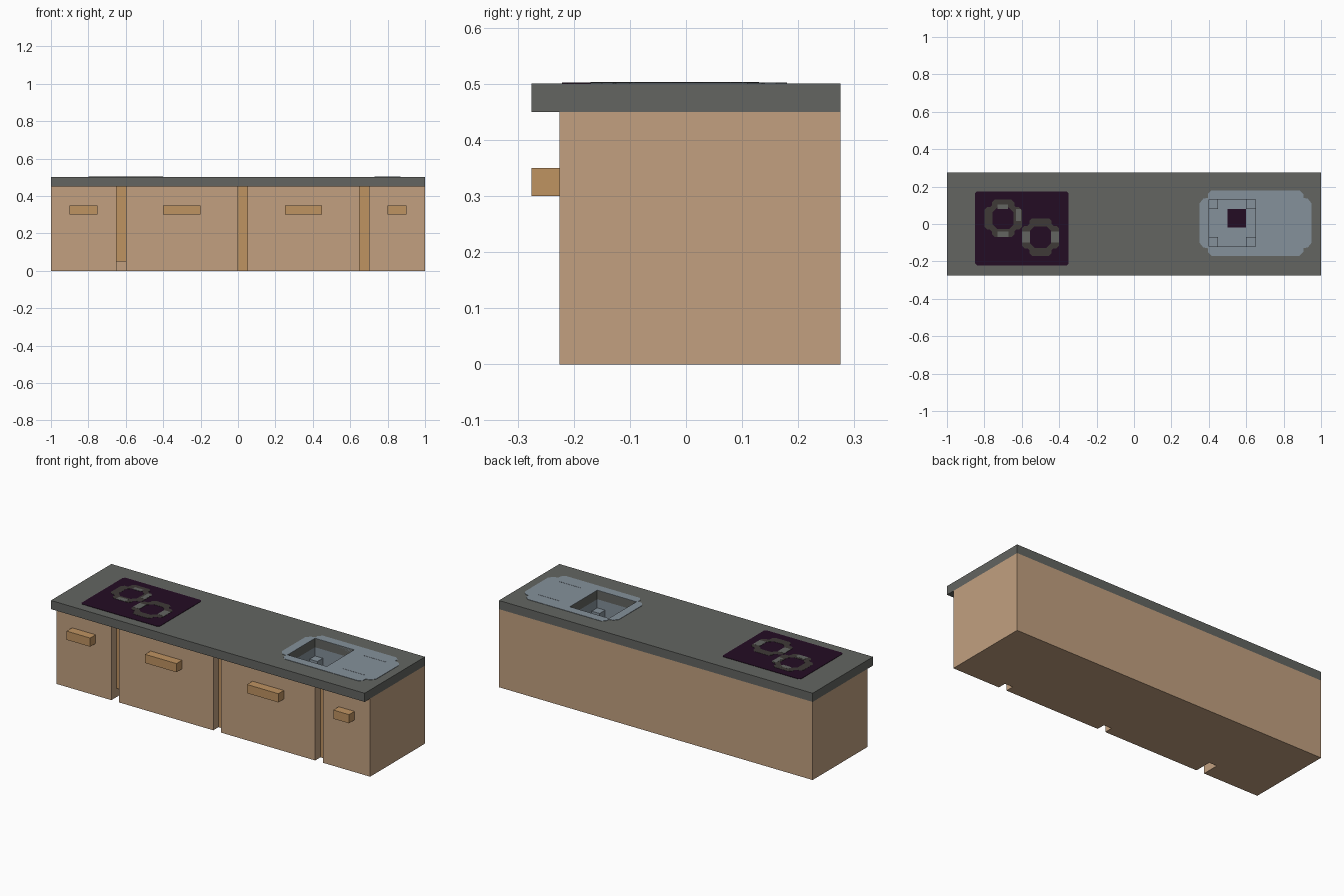
import bpy, bmesh

old = bpy.data.objects.get("Cube")
if old:
    bpy.data.objects.remove(old, do_unlink=True)


def material(name, rgb):
    lin = [((c / 255 + 0.055) / 1.055) ** 2.4 if c > 10 else c / 255 / 12.92 for c in rgb]
    m = bpy.data.materials.new(name)
    m.use_nodes = True
    m.diffuse_color = (*lin, 1)
    m.node_tree.nodes["Principled BSDF"].inputs["Base Color"].default_value = (*lin, 1)
    return m


CABINET = material("pale wood", (194, 160, 128))
TRIM = material("golden wood", (191, 147, 97))
COUNTER = material("grey stone", (99, 101, 97))
GLASS = material("dark plum", (36, 12, 36))
RING = material("burner grey", (62, 58, 55))
STEEL = material("blue steel", (133, 145, 155))


def finish(name, bm, mat, recalc=True):
    if recalc:
        bmesh.ops.recalc_face_normals(bm, faces=bm.faces)
    me = bpy.data.meshes.new(name)
    bm.to_mesh(me)
    bm.free()
    me.materials.append(mat)
    ob = bpy.data.objects.new(name, me)
    bpy.context.collection.objects.link(ob)
    return ob


def prism(name, loops, z0, z1, mat, open_top=False):
    """Extrude an outline (the first loop) with optional holes (further loops)."""
    bm = bmesh.new()
    edges = []
    for loop in loops:
        vs = [bm.verts.new((x, y, z0)) for x, y in loop]
        edges += [bm.edges.new((vs[i - 1], vs[i])) for i in range(len(vs))]
    if len(loops) == 1:
        bm.faces.new(vs)
    else:
        bmesh.ops.triangle_fill(bm, edges=edges, use_beauty=True, use_dissolve=False)
    base = bm.faces[:]
    res = bmesh.ops.extrude_face_region(bm, geom=base, use_keep_orig=True)
    top = [g for g in res["geom"] if isinstance(g, bmesh.types.BMFace)]
    bmesh.ops.translate(bm, verts=[g for g in res["geom"] if isinstance(g, bmesh.types.BMVert)],
                        vec=(0, 0, z1 - z0))
    bmesh.ops.recalc_face_normals(bm, faces=bm.faces)
    if open_top:
        bmesh.ops.delete(bm, geom=top, context='FACES_ONLY')
    return finish(name, bm, mat, recalc=False)


def rect(x0, x1, y0, y1):
    return [(x0, y0), (x1, y0), (x1, y1), (x0, y1)]


def box(name, x0, x1, y0, y1, z0, z1, mat):
    return prism(name, [rect(x0, x1, y0, y1)], z0, z1, mat)


def stepped(cx, cy, hx, hy, corner):
    """Closed outline symmetric in both axes; corner holds insets from the +x+y corner."""
    q = [(hx - a, hy - b) for a, b in corner]
    pts = q + [(-x, y) for x, y in reversed(q)]
    pts += [(-x, -y) for x, y in q] + [(x, -y) for x, y in reversed(q)]
    return [(cx + x, cy + y) for x, y in pts]


# Cabinet carcass with vertical grooves between the doors (the first is deeper)
FRONT, BACK = -0.225, 0.275
grooves = [(-0.65, 0.10), (0.0, 0.05), (0.65, 0.05)]
outline = [(-1, FRONT)]
for x, d in grooves:
    outline += [(x, FRONT), (x, FRONT + d), (x + 0.05, FRONT + d), (x + 0.05, FRONT)]
outline += [(1, FRONT), (1, BACK), (-1, BACK)]
prism("cabinet", [outline], 0, 0.45, CABINET, open_top=True)

# Golden strips at the back of the grooves
for i, (x, d) in enumerate(grooves):
    z0 = 0.05 if d > 0.05 else 0
    box(f"groove_strip_{i + 1}", x, x + 0.05, FRONT + 0.048, FRONT + max(d, 0.052), z0, 0.45, TRIM)

# Door handles
for i, (x0, x1) in enumerate([(-0.9, -0.75), (-0.4, -0.2), (0.25, 0.45), (0.8, 0.9)]):
    box(f"handle_{i + 1}", x0, x1, -0.275, FRONT, 0.3, 0.35, TRIM)

# Countertop with an opening for the basin
BX0, BX1, BY0, BY1 = 0.4, 0.65, -0.12, 0.13
basin_hole = rect(BX0, BX1, BY0, BY1)
prism("countertop", [rect(-1, 1, -0.275, 0.275), basin_hole], 0.45, 0.5, COUNTER)

# Sink: rim plate, open basin, corner blocks, drain, draining ridges
rim = stepped(0.65, 0.005, 0.3, 0.175,
              [(0, 0.07), (0.02, 0.045), (0.045, 0.04), (0.045, 0.02), (0.065, 0)])
prism("sink_rim", [rim, basin_hole], 0.5, 0.502, STEEL)

FLOOR = 0.35
bm = bmesh.new()
lo = [bm.verts.new((x, y, FLOOR)) for x, y in basin_hole]
hi = [bm.verts.new((x, y, 0.501)) for x, y in basin_hole]
bm.faces.new(lo)
for i in range(4):
    bm.faces.new((lo[i - 1], hi[i - 1], hi[i], lo[i]))
finish("sink_basin", bm, STEEL, recalc=False)

n = 0
for x in (BX0, BX1 - 0.05):
    for y in (BY0, BY1 - 0.05):
        n += 1
        box(f"basin_corner_{n}", x, x + 0.05, y, y + 0.05, FLOOR, 0.4, STEEL)
box("drain", 0.5, 0.6, -0.02, 0.08, FLOOR, FLOOR + 0.003, GLASS)
for i, y in enumerate((-0.095, 0.1)):
    box(f"draining_ridge_{i + 1}", 0.73, 0.87, y, y + 0.003, 0.502, 0.503, STEEL)

# Cooktop plate and the two burner rings
plate = stepped(-0.6, -0.023, 0.25, 0.198, [(0, 0.01), (0.01, 0)])
prism("cooktop", [plate], 0.5, 0.502, GLASS)
for i, (cx, cy) in enumerate([(-0.7, 0.03), (-0.5, -0.07)]):
    outer = stepped(cx, cy, 0.1, 0.1,
                    [(0, 0.055), (0.015, 0.04), (0.03, 0.04), (0.04, 0.03), (0.04, 0.015), (0.055, 0)])
    hole = stepped(cx, cy, 0.057, 0.057, [(0, 0.025), (0.025, 0)])
    prism(f"burner_ring_{i + 1}", [outer, hole], 0.502, 0.503, RING)

# Small lighter pads on the rings
pads = [(-0.73, -0.675, 0.08, 0.105), (-0.63, -0.603, 0.015, 0.08), (-0.73, -0.67, -0.07, -0.04),
        (-0.6, -0.557, -0.1, -0.04), (-0.443, -0.4, -0.1, -0.04)]
for i, p in enumerate(pads):
    box(f"burner_pad_{i + 1}", *p, 0.502, 0.5035, COUNTER)
